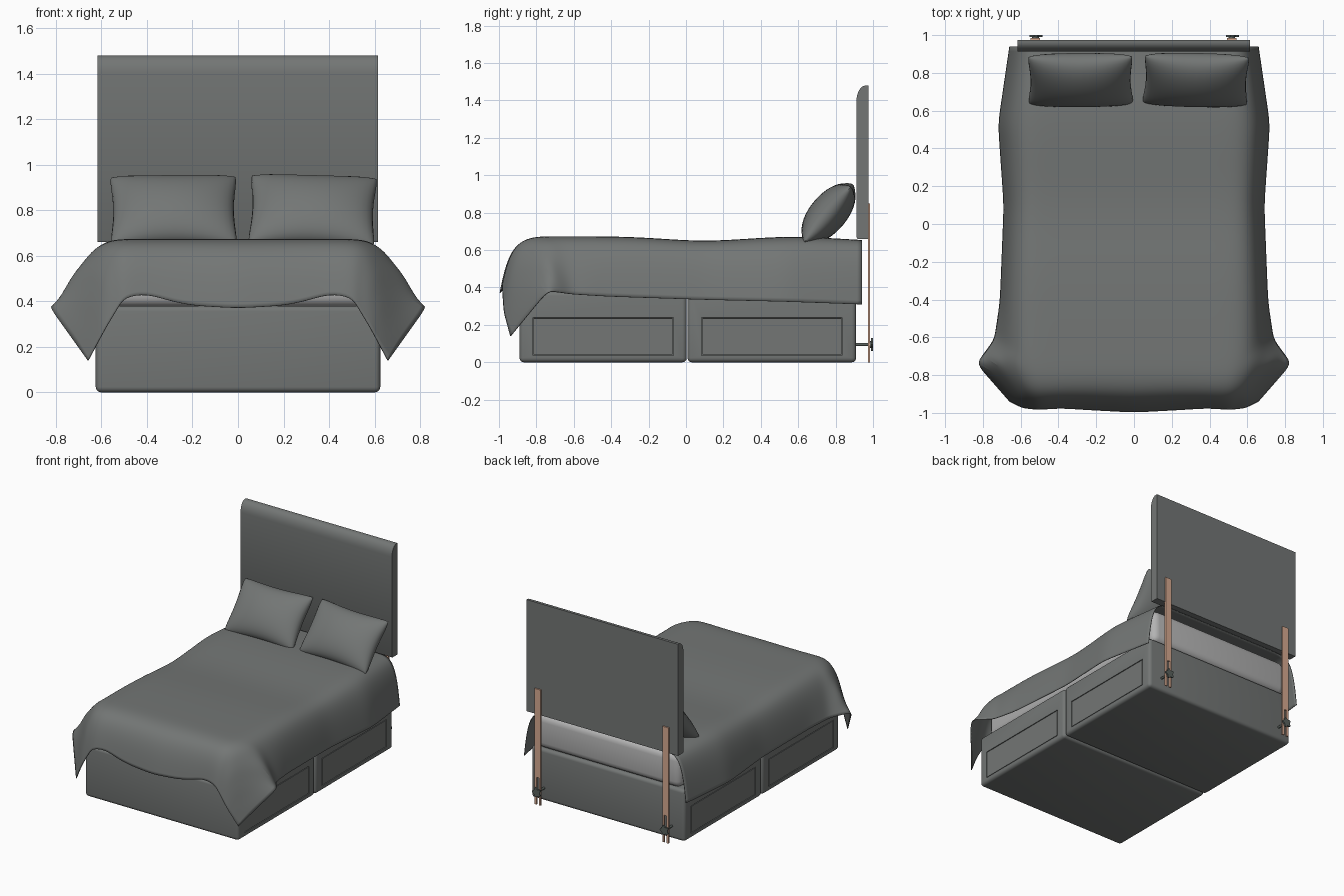
import bpy, bmesh, math
from mathutils import Matrix

cube = bpy.data.objects.get("Cube")
if cube:
    bpy.data.objects.remove(cube, do_unlink=True)


def material(name, rgb):
    m = bpy.data.materials.new(name)
    m.use_nodes = True
    m.diffuse_color = (*rgb, 1)
    m.node_tree.nodes["Principled BSDF"].inputs["Base Color"].default_value = (*rgb, 1)
    return m


FABRIC = material("grey fabric", (0.172, 0.182, 0.178))
TICKING = material("pale ticking", (0.45, 0.45, 0.45))
WOOD = material("bare wood", (0.68, 0.40, 0.28))
PLASTIC = material("dark plastic", (0.10, 0.12, 0.11))
parts = []


def add_object(name, bm, mat):
    mesh = bpy.data.meshes.new(name)
    bm.to_mesh(mesh)
    bm.free()
    mesh.materials.append(mat)
    obj = bpy.data.objects.new(name, mesh)
    bpy.context.collection.objects.link(obj)
    parts.append(obj)
    return obj


def rounded_box(lo, hi, radius, segments=4):
    bm = bmesh.new()
    bmesh.ops.create_cube(bm, size=1)
    for v in bm.verts:
        v.co = [l if c < 0 else h for c, l, h in zip(v.co, lo, hi)]
    bmesh.ops.bevel(bm, geom=bm.edges[:], offset=radius, segments=segments,
                    profile=0.5, affect='EDGES')
    return bm


def prism(points, axis, start, end):
    """Extrude a closed 2D outline along x (points are y,z) or y (points are x,z)."""
    bm = bmesh.new()
    place = (lambda a, b: (start, a, b)) if axis == 0 else (lambda a, b: (a, start, b))
    face = bm.faces.new([bm.verts.new(place(a, b)) for a, b in points])
    out = bmesh.ops.extrude_face_region(bm, geom=[face])
    for v in out["geom"]:
        if isinstance(v, bmesh.types.BMVert):
            v.co[axis] = end
    bmesh.ops.recalc_face_normals(bm, faces=bm.faces)
    return bm


# Divan halves, each with a grooved drawer front on both sides
def divan(name, y0, y1):
    bm = rounded_box((-0.625, y0, 0), (0.625, y1, 0.38), 0.024)
    mid = (y0 + y1) / 2
    bm.normal_update()
    sides = [f for f in bm.faces if abs(f.normal.x) > 0.99 and f.calc_area() > 0.1]
    for f in sides:
        bmesh.ops.inset_individual(bm, faces=[f], thickness=0.01)
        for v in f.verts:
            v.co.y = mid + math.copysign(0.376, v.co.y - mid)
            v.co.z = 0.037 if v.co.z < 0.19 else 0.24
        for thickness, depth in ((0.001, -0.014), (0.005, 0), (0.001, 0.013)):
            bmesh.ops.inset_individual(bm, faces=[f], thickness=thickness, depth=depth)
    add_object(name, bm, FABRIC)


divan("front_divan_base", -0.89, 0.004)
divan("rear_divan_base", 0.008, 0.91)

# Mattress
add_object("mattress", rounded_box((-0.585, -0.85, 0.375), (0.585, 0.91, 0.625), 0.05), TICKING)

# Headboard with a rounded front top edge
outline = [(0.975, 0.66), (0.917, 0.66), (0.912, 0.668), (0.912, 1.40)]
for i in range(1, 9):
    t = math.pi / 2 * i / 8
    outline.append((0.962 - 0.05 * math.cos(t), 1.40 + 0.08 * math.sin(t)))
outline.append((0.975, 1.48))
add_object("headboard", prism(outline, 0, -0.618, 0.614), FABRIC)

# Duvet: a cloth grid over the mattress, with hem stations from back to front centre
# station: position along hem, x, y, z, flare weight
HEM = [
    (0.00, 0.66, 0.94, 0.31, 0), (0.25, 0.72, 0.53, 0.325, 0),
    (0.50, 0.69, 0.10, 0.335, 0), (0.80, 0.71, -0.41, 0.352, 0),
    (1.00, 0.74, -0.61, 0.365, 0.4), (1.25, 0.835, -0.74, 0.385, 1),
    (1.50, 0.66, -0.94, 0.14, 0), (1.75, 0.59, -0.975, 0.27, 0),
    (2.00, 0.50, -0.985, 0.42, 0), (2.20, 0.40, -0.975, 0.435, 0),
    (2.50, 0.25, -0.985, 0.385, 0), (3.00, 0.00, -0.998, 0.37, 0)]
DROP = (0, 0.02, 0.10, 0.27, 0.50, 0.75, 1)
OUT = (0, 0.30, 0.56, 0.74, 0.86, 0.94, 1)
OUT_FLARE = (0, 0.20, 0.36, 0.53, 0.69, 0.85, 1)
RINGS = 6
EDGE_X, BACK_Y, EDGE_Y = 0.5, 0.94, -0.75


def hem_at(s):
    for p, q in zip(HEM, HEM[1:]):
        if s <= q[0]:
            t = (s - p[0]) / (q[0] - p[0])
            return [a + (b - a) * t for a, b in zip(p, q)][1:]
    return HEM[-1][1:]


def top_height(y):
    dip = 0.024 * math.exp(-((y - 0.1) / 0.3) ** 2)
    return 0.674 - dip - 0.02 * max(0, (y - 0.6) / 0.34)


def cloth(x, a, y, b):
    """Point for core position x,y with a rings over the side and b over the foot."""
    ring = max(a, b)
    if ring == 0:
        return (x, y, top_height(y))
    if a and b:
        s = 1 + (b / a / 2 if a >= b else 1 - a / b / 2)
    elif a:
        s = (BACK_Y - y) / (BACK_Y - EDGE_Y)
    else:
        s = 3 - abs(x) / EDGE_X
    hx, hy, hz, w = hem_at(s)
    side = -1 if x < 0 else 1
    out = OUT[ring] * (1 - w) + OUT_FLARE[ring] * w
    z = top_height(y)
    return (x + (hx * side - x) * out, y + (hy - y) * out, z + (hz - z) * DROP[ring])


core = [(EDGE_X * i / 5, 0) for i in range(-5, 6)]
columns = [(-EDGE_X, k) for k in range(RINGS, 0, -1)] + core
columns += [(EDGE_X, k) for k in range(1, RINGS + 1)]
rows = [(BACK_Y + (EDGE_Y - BACK_Y) * j / 16, 0) for j in range(17)]
rows += [(EDGE_Y, k) for k in range(1, RINGS + 1)]
bm = bmesh.new()
grid = [[bm.verts.new(cloth(x, a, y, b)) for y, b in rows] for x, a in columns]
for c, d in zip(grid, grid[1:]):
    for j in range(len(rows) - 1):
        bm.faces.new((c[j], c[j + 1], d[j + 1], d[j]))
duvet = add_object("duvet", bm, FABRIC)
sub = duvet.modifiers.new("smooth", 'SUBSURF')
sub.levels = sub.render_levels = 2
sub.boundary_smooth = 'PRESERVE_CORNERS'
shell = duvet.modifiers.new("thickness", 'SOLIDIFY')
shell.thickness = 0.005
shell.offset = -1


# Pillows: two puffed sheets joined at a pinched rim
def pillow(name, x, roll):
    bm = bmesh.new()
    n = 20
    for face_side in (1, -1):
        sheet = []
        for i in range(n + 1):
            u = math.sin(math.pi / 2 * (2 * i / n - 1))
            line = []
            for j in range(n + 1):
                v = math.sin(math.pi / 2 * (2 * j / n - 1))
                puff = (max(0, 1 - u * u) * max(0, 1 - v ** 2)) ** 0.45
                px = 0.285 * u * (1 - 0.07 * (1 - v * v) - 0.04 * v ** 6)
                py = 0.202 * v * (1 - 0.09 * (1 - u * u) - 0.05 * u ** 6)
                line.append(bm.verts.new((px, py, face_side * 0.1 * puff)))
            sheet.append(line)
        for c, d in zip(sheet, sheet[1:]):
            for j in range(n):
                bm.faces.new((c[j], d[j], d[j + 1], c[j + 1]))
    bmesh.ops.remove_doubles(bm, verts=bm.verts, dist=0.0005)
    bmesh.ops.recalc_face_normals(bm, faces=bm.faces)
    pose = Matrix.Translation((x, 0.762, 0.797)) @ Matrix.Rotation(math.radians(50), 4, 'X')
    bm.transform(pose @ Matrix.Rotation(math.radians(roll), 4, 'Z'))
    add_object(name, bm, FABRIC)


pillow("right_pillow", -0.283, 0.5)
pillow("left_pillow", 0.328, -2)


# Headboard struts with slotted feet, each clamped by a bolt and lobed knob
def strut(side, x):
    fork = [(-0.025, 0), (-0.01, 0), (-0.01, 0.2), (0.01, 0.2), (0.01, 0),
            (0.025, 0), (0.025, 0.85), (-0.025, 0.85)]
    add_object(side + "_strut", prism([(x + a, z) for a, z in fork], 1, 0.973, 0.985), WOOD)
    height = 0.095
    for name, radius, lobes, y0, y1 in (("bolt", 0.008, 0, 0.90, 0.99),
                                        ("washer", 0.018, 0, 0.985, 0.99),
                                        ("knob", 0.031, 0.006, 0.989, 1.0)):
        ring = []
        for i in range(30):
            t = math.tau * i / 30
            r = radius + lobes * math.cos(5 * t)
            ring.append((x + r * math.cos(t), height + r * math.sin(t)))
        add_object(side + "_" + name, prism(ring, 1, y0, y1), PLASTIC)


strut("right", -0.522)
strut("left", 0.518)

# Smooth shading with crisp edges
bpy.ops.object.select_all(action='DESELECT')
for obj in parts:
    obj.select_set(True)
bpy.context.view_layer.objects.active = parts[0]
bpy.ops.object.shade_smooth_by_angle(angle=math.radians(40))
